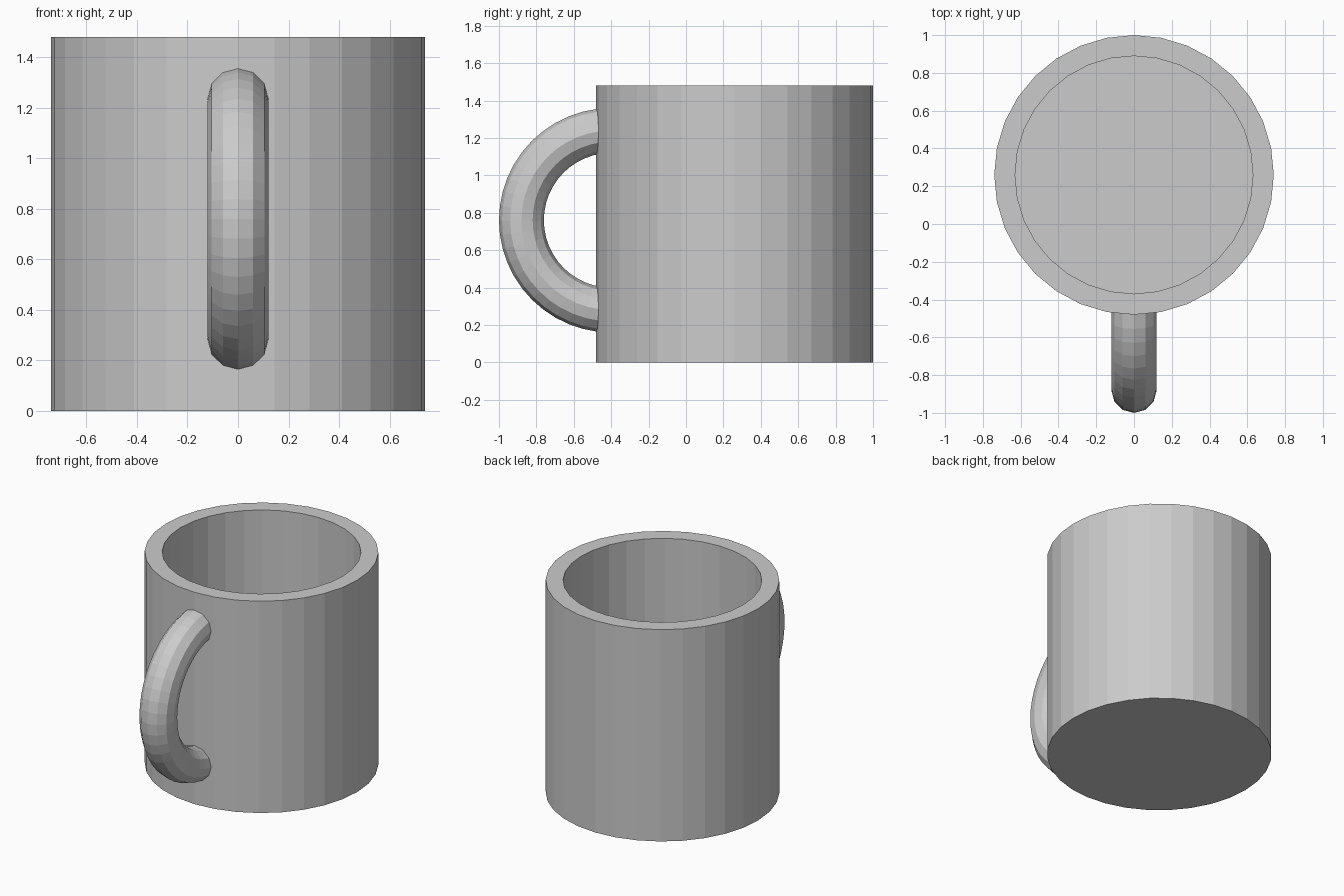
import bpy, bmesh, math
from mathutils import Vector, Matrix

if "Cube" in bpy.data.objects:
    bpy.data.objects.remove(bpy.data.objects["Cube"])

CENTER_Y = 0.26


def finish(bm, name):
    bmesh.ops.recalc_face_normals(bm, faces=bm.faces)
    mesh = bpy.data.meshes.new(name)
    bm.to_mesh(mesh)
    bm.free()
    obj = bpy.data.objects.new(name, mesh)
    bpy.context.collection.objects.link(obj)
    return obj


# Cup body: solid cylinder, top inset to a rim, then sunk to the inner floor
radius, height, wall, floor = 0.74, 1.48, 0.11, 0.11
bm = bmesh.new()
bmesh.ops.create_cone(bm, cap_ends=True, segments=32, radius1=radius,
                      radius2=radius, depth=height,
                      matrix=Matrix.Translation((0, CENTER_Y, height / 2)))
top = max(bm.faces, key=lambda f: f.calc_center_median().z)
bmesh.ops.inset_region(bm, faces=[top], thickness=wall, use_even_offset=True)
inner = bmesh.ops.extrude_discrete_faces(bm, faces=[top])["faces"][0]
bmesh.ops.translate(bm, verts=inner.verts, vec=(0, 0, floor - height))
finish(bm, "cup_body")

# Handle: round section swept through half a turn, ends buried in the wall
pivot = Vector((0, -0.40, 0.76))
bm = bmesh.new()
section = bmesh.ops.create_circle(
    bm, cap_ends=False, segments=12, radius=0.12,
    matrix=Matrix.Translation(pivot + Vector((0, 0, 0.48)))
    @ Matrix.Rotation(math.pi / 2, 4, 'X'))
# Sweep from the top attachment around the front to the bottom one
bmesh.ops.spin(bm, geom=section["verts"] + bm.edges[:], cent=pivot,
               axis=(1, 0, 0), angle=math.pi, steps=24, use_duplicate=False)
bmesh.ops.holes_fill(bm, edges=[e for e in bm.edges if e.is_boundary], sides=12)
handle = finish(bm, "handle")

# Make sure the sweep bulges out to the front
if min(v.co.y for v in handle.data.vertices) > -0.9:
    for v in handle.data.vertices:
        v.co.y = 2 * pivot.y - v.co.y
    handle.data.flip_normals()
